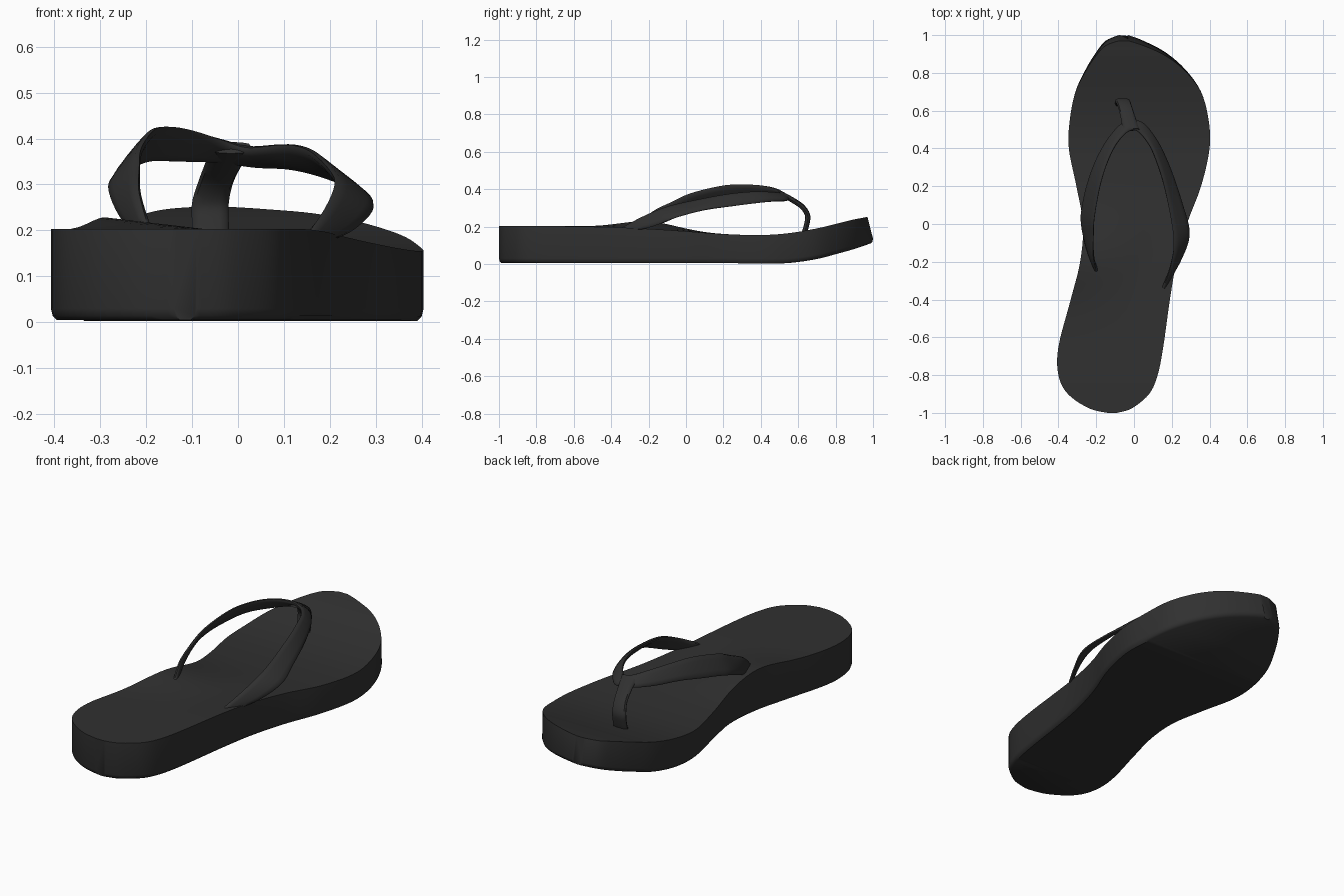
import bpy
import bmesh
import math
from mathutils import Vector

default_cube = bpy.data.objects.get("Cube")
if default_cube:
    bpy.data.objects.remove(default_cube, do_unlink=True)

rubber = bpy.data.materials.new("charcoal rubber")
rubber.use_nodes = True
rubber.diffuse_color = (0.03, 0.03, 0.03, 1)
shader = rubber.node_tree.nodes["Principled BSDF"]
shader.inputs["Base Color"].default_value = rubber.diffuse_color
shader.inputs["Roughness"].default_value = 0.8


def smooth_path(rows, steps):
    """Catmull-Rom interpolation through rows of any width, given in hundredths."""
    rows = [[value / 100 for value in row] for row in rows]
    padded = [rows[0]] + rows + [rows[-1]]
    result = []
    for a, b, c, d in zip(padded, padded[1:], padded[2:], padded[3:]):
        for step in range(steps):
            t = step / steps
            result.append([
                q + t * (r - p) / 2
                + t * t * (p - 2.5 * q + 2 * r - s / 2)
                + t ** 3 * (1.5 * (q - r) + (s - p) / 2)
                for p, q, r, s in zip(a, b, c, d)])
    result.append(rows[-1])
    return result


def finish(name, bm, angle):
    """Turn a bmesh into a smooth shaded rubber object."""
    bmesh.ops.recalc_face_normals(bm, faces=bm.faces[:])
    mesh = bpy.data.meshes.new(name)
    bm.to_mesh(mesh)
    bm.free()
    mesh.materials.append(rubber)
    obj = bpy.data.objects.new(name, mesh)
    bpy.context.collection.objects.link(obj)
    bpy.ops.object.select_all(action="DESELECT")
    obj.select_set(True)
    bpy.context.view_layer.objects.active = obj
    bpy.ops.object.shade_smooth_by_angle(angle=math.radians(angle))
    return obj


def loft(name, sections, angle):
    """Skin closed cross-sections and cap both ends."""
    bm = bmesh.new()
    rings = [[bm.verts.new(point) for point in section] for section in sections]
    for first, second in zip(rings, rings[1:]):
        for i in range(len(first)):
            j = (i + 1) % len(first)
            bm.faces.new((first[i], first[j], second[j], second[i]))
    bm.faces.new(rings[0])
    bm.faces.new(rings[-1])
    return finish(name, bm, angle)


def band(name, rows, thickness, across=6):
    """A rounded flat band between a rear edge and a front edge."""
    path = smooth_path(rows, 6)
    sections = []
    for k, row in enumerate(path):
        rear, front = Vector(row[:3]), Vector(row[3:])
        before, after = path[max(k - 1, 0)], path[min(k + 1, len(path) - 1)]
        along = Vector(after[:3]) + Vector(after[3:]) - Vector(before[:3]) - Vector(before[3:])
        normal = along.cross(front - rear).normalized()
        # crowned outer face, flatter inner face
        section = []
        for side in (1, -1):
            for i in range(across):
                angle = math.pi * (i / across)
                u = (1 - side * math.cos(angle)) / 2
                offset = side * thickness * math.sqrt(math.sin(angle)) / 2
                section.append(rear.lerp(front, u) + normal * offset)
        sections.append(section)
    return loft(name, sections, 50)


# Sole stations, heel to toe: y, right edge, left edge, top height, bottom height
sole_rows = [
    (-100, -14, -9, 20.3, 0.5),
    (-97.5, -24, -1, 20.3, 0.5),
    (-90, -35, 8, 20.3, 0.5),
    (-80, -40, 12.5, 20.3, 0.5),
    (-65, -40, 15.5, 20.2, 0.5),
    (-40, -33.5, 19, 19.7, 0.5),
    (-20, -28.5, 22.5, 18.8, 0.5),
    (0, -27, 28, 17.5, 0.5),
    (20, -30.5, 35.5, 16, 0.5),
    (40, -34.5, 40, 15.5, 0.3),
    (55, -34, 39.5, 16.5, 0.5),
    (70, -31, 35.5, 19, 2.5),
    (82, -25.5, 27, 21.7, 5.5),
    (91, -20, 16.5, 23.7, 8),
    (97, -15, 5, 24.7, 10),
    (100, -8, -3, 25.2, 11),
]

# Sole: domed arch on the inner side, upturned toe, small rounded bottom rim
sections = []
for y, low_x, high_x, top, bottom in smooth_path(sole_rows, 5):
    centre, half = (low_x + high_x) / 2, (high_x - low_x) / 2
    lean = 0.03 * max(0, (y - 0.6) / 0.4) ** 2
    arch = 0.04 * math.exp(-((y + 0.2) / 0.2) ** 2)
    section = []
    for i in range(13):
        u = i / 6 - 1
        rise = arch * max(0, 0.3 - u) / 1.3
        section.append((centre + half * u, y - lean, top + rise))
    for inset, lift in ((0, 0.025), (0.004, 0.009), (0.013, 0)):
        section.append((centre + max(half - inset, 0.01), y * (1 - inset), bottom + lift))
    for inset, lift in ((0.013, 0), (0.004, 0.009), (0, 0.025)):
        section.append((centre - max(half - inset, 0.01), y * (1 - inset), bottom + lift))
    sections.append(section)
loft("sole", sections, 40)

# Strap arch: rear edge x y z, then front edge x y z, from one anchor to the other
strap_rows = [
    (-19, -28, 19, -20, -24, 18),
    (-21.5, -18, 28, -25, -12, 22),
    (-21.5, -7, 33.5, -28, 2, 28),
    (-21, 3, 38, -27, 12, 31),
    (-18, 20, 42, -24.5, 22, 33),
    (-14, 33, 42.5, -20, 34, 35),
    (-9, 43, 41.5, -13, 46, 35),
    (-3, 49, 39.5, -5, 54, 35),
    (2, 49, 38, 4, 54, 34),
    (8, 42, 38.5, 11, 46, 33.5),
    (12, 33, 38.5, 16, 37, 32.5),
    (16, 20, 37, 21, 25, 31),
    (20, 0, 33, 26, 10, 29),
    (21, -12, 30, 29.5, -5, 25),
    (19, -24, 25, 25, -18, 20),
    (15, -35, 19, 18, -30, 17),
]
band("strap_arch", strap_rows, 0.022)

# Toe post: flat tab that drops from the strap arch into the sole
post_rows = [
    (-6, 50, 38, 3, 50, 38),
    (-7, 56, 35, 1, 56, 34.5),
    (-8.5, 62, 31, -1, 62, 30.5),
    (-10, 65, 26, -2, 65, 26),
    (-10, 64.5, 21, -2, 64.5, 21),
    (-10, 63, 16, -2, 63, 16),
]
band("toe_post", post_rows, 0.028)
